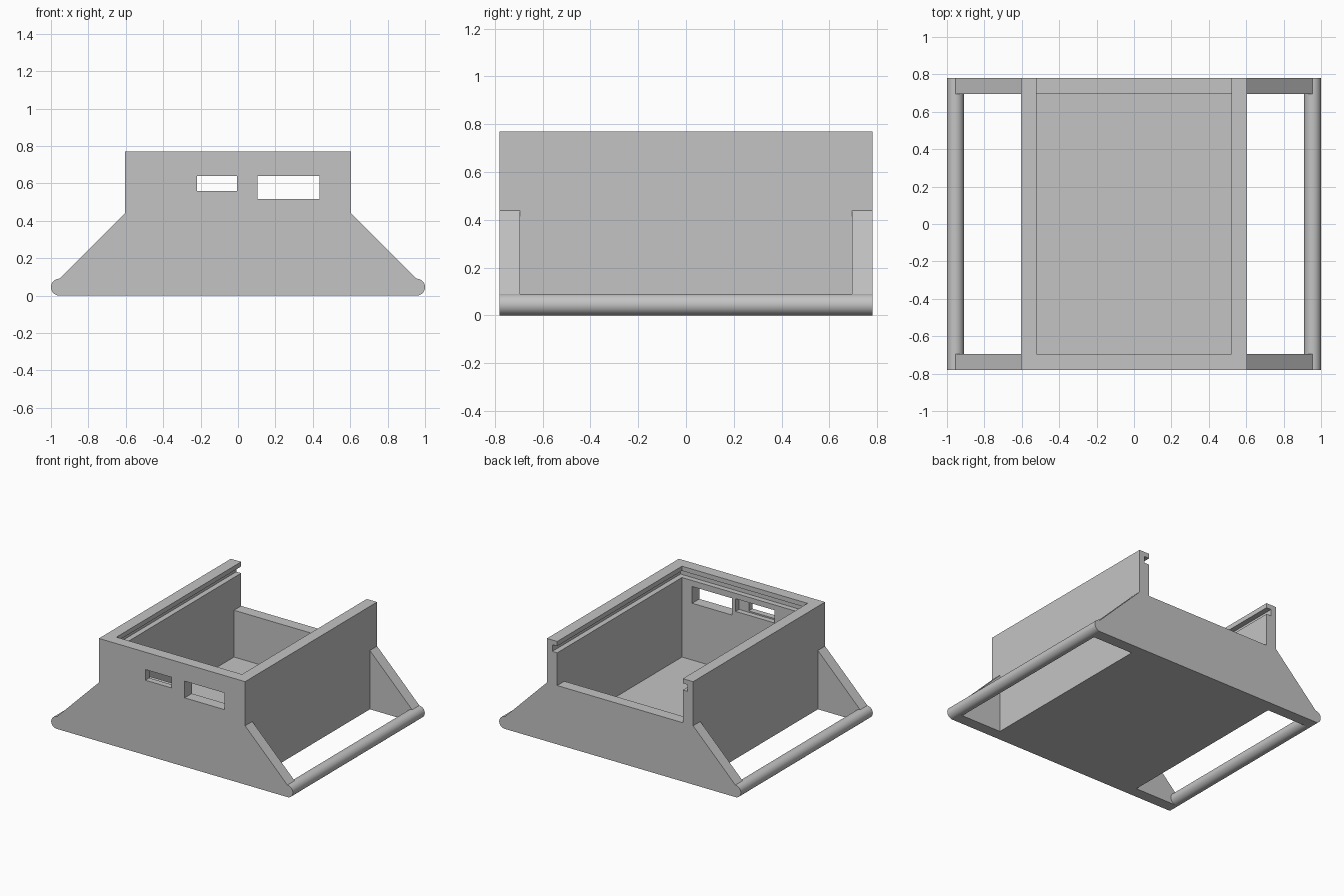
import bpy, bmesh, math
from mathutils import Matrix

if "Cube" in bpy.data.objects:
    bpy.data.objects.remove(bpy.data.objects["Cube"])

grey = bpy.data.materials.new("light_grey")
grey.use_nodes = True
COLOUR = (0.55, 0.55, 0.55, 1)
grey.diffuse_color = COLOUR
grey.node_tree.nodes["Principled BSDF"].inputs["Base Color"].default_value = COLOUR

# Overall sizes
HALF_W, HALF_D, HEIGHT = 0.605, 0.78, 0.77
WALL, LOW = 0.085, 0.44
IN_W, IN_D = HALF_W - WALL, HALF_D - WALL
ROD_R = 0.045
ROD_X = 1 - ROD_R


def finish(bm, name):
    bmesh.ops.recalc_face_normals(bm, faces=bm.faces)
    mesh = bpy.data.meshes.new(name)
    bm.to_mesh(mesh)
    bm.free()
    mesh.materials.append(grey)
    obj = bpy.data.objects.new(name, mesh)
    bpy.context.collection.objects.link(obj)
    return obj


def box(name, x, y, z):
    """Box from (low, high) ranges on each axis."""
    bm = bmesh.new()
    bmesh.ops.create_cube(bm, size=1)
    for v in bm.verts:
        v.co = [(lo + hi) / 2 + c * (hi - lo) for c, (lo, hi) in zip(v.co, (x, y, z))]
    return finish(bm, name)


def select_only(obj):
    bpy.ops.object.select_all(action='DESELECT')
    obj.select_set(True)
    bpy.context.view_layer.objects.active = obj


def cut(target, x, y, z):
    cutter = box("cutter", x, y, z)
    cutter.hide_render = True
    mod = target.modifiers.new("cut", 'BOOLEAN')
    mod.operation, mod.solver, mod.object = 'DIFFERENCE', 'EXACT', cutter
    select_only(target)
    bpy.ops.object.modifier_apply(modifier=mod.name)
    bpy.data.objects.remove(cutter)


# Open case: cavity, low back wall and lid groove
case = box("case", (-HALF_W, HALF_W), (-HALF_D, HALF_D), (0, HEIGHT))
cut(case, (-IN_W, IN_W), (-IN_D, IN_D), (0.09, 1))
cut(case, (-IN_W, IN_W), (0.5, 1), (LOW, 1))
cut(case, (-0.56, 0.56), (-0.735, 1), (0.685, 0.735))

# Port openings in the front wall, with a pocket behind the small one
cut(case, (0.105, 0.435), (-1, -0.6), (0.515, 0.64))
cut(case, (-0.22, -0.005), (-1, -0.6), (0.56, 0.64))
cut(case, (-0.245, 0.075), (-0.735, -0.6), (0.55, 0.645))


def side_plate(name, side, y0):
    """Sloping plate beside the case, flush with its front or back."""
    profile = [(HALF_W, 0), (ROD_X, 0), (ROD_X, 2 * ROD_R), (HALF_W, LOW)]
    bm = bmesh.new()
    face = bm.faces.new([bm.verts.new((side * x, y0, z)) for x, z in profile])
    result = bmesh.ops.extrude_face_region(bm, geom=[face])
    for v in result["geom"]:
        if isinstance(v, bmesh.types.BMVert):
            v.co.y += WALL
    finish(bm, name)


# Side plates and round rods joining their tips
for side, label in ((1, "left"), (-1, "right")):
    side_plate("front_plate_" + label, side, -HALF_D)
    side_plate("back_plate_" + label, side, IN_D)
    bm = bmesh.new()
    bmesh.ops.create_cone(
        bm, cap_ends=True, segments=48, radius1=ROD_R, radius2=ROD_R, depth=2 * HALF_D,
        matrix=Matrix.Translation((side * ROD_X, 0, ROD_R)) @ Matrix.Rotation(math.pi / 2, 4, 'X'))
    rod = finish(bm, "rod_" + label)
    select_only(rod)
    bpy.ops.object.shade_smooth_by_angle(angle=math.radians(30))
